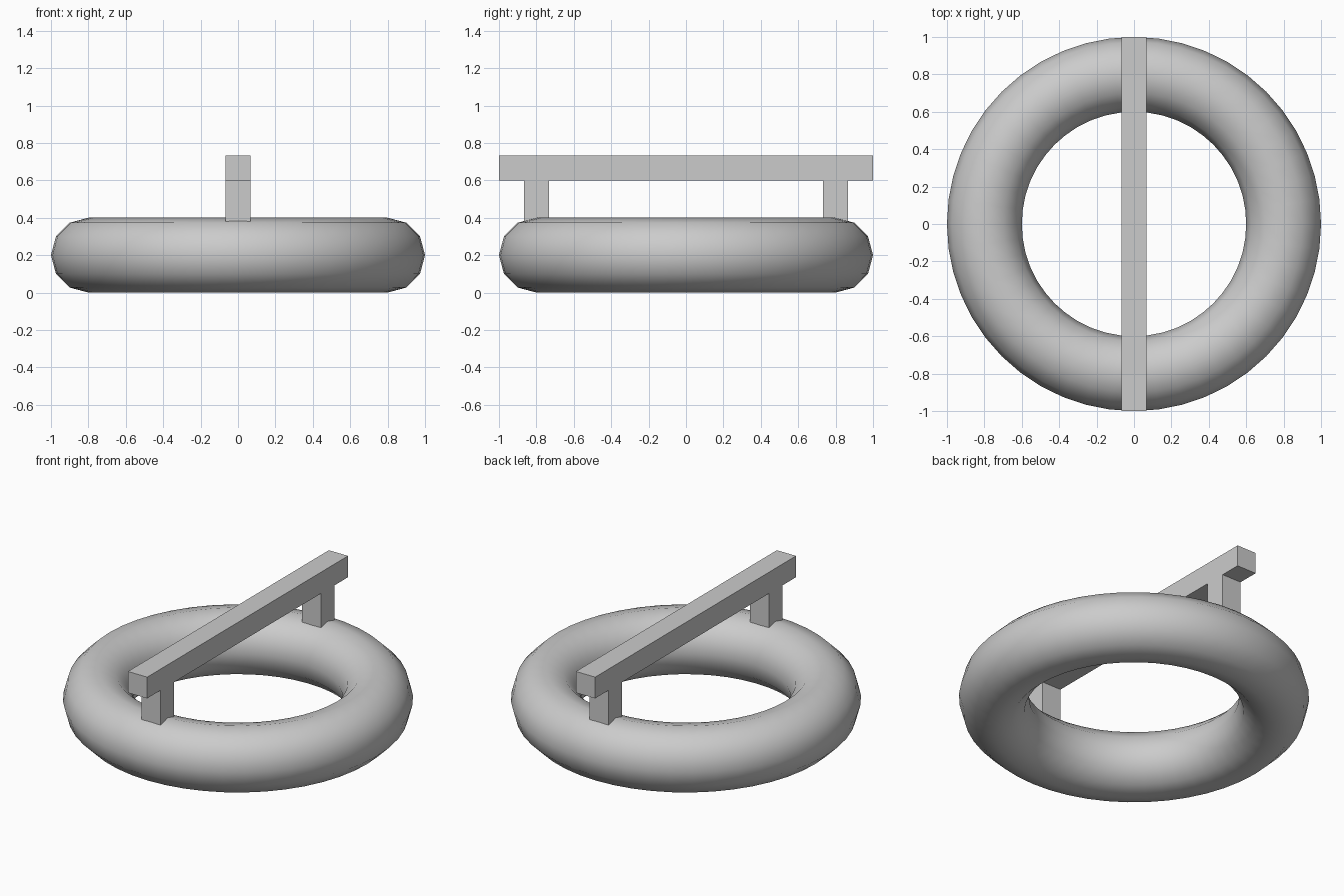
import bpy

if "Cube" in bpy.data.objects:
    bpy.data.objects.remove(bpy.data.objects["Cube"])


def box(name, center, size):
    bpy.ops.mesh.primitive_cube_add(size=1, location=center)
    ob = bpy.context.object
    ob.name = name
    ob.scale = size
    bpy.ops.object.transform_apply(location=False, rotation=False, scale=True)
    return ob


# Round ring lying on the floor
bpy.ops.mesh.primitive_torus_add(location=(0, 0, 0.2), major_radius=0.8, minor_radius=0.2,
                                 major_segments=48, minor_segments=12)
bpy.context.object.name = "ring"
bpy.ops.object.shade_smooth()

# Square bar spanning the ring front to back
W = 0.134
box("crossbar", (0, 0, 0.667), (W, 2.0, W))

# Two short posts, sunk into the top of the ring
for name, side in (("front_post", -1), ("back_post", 1)):
    box(name, (0, side * 0.8, 0.465), (W, W, 0.27))
